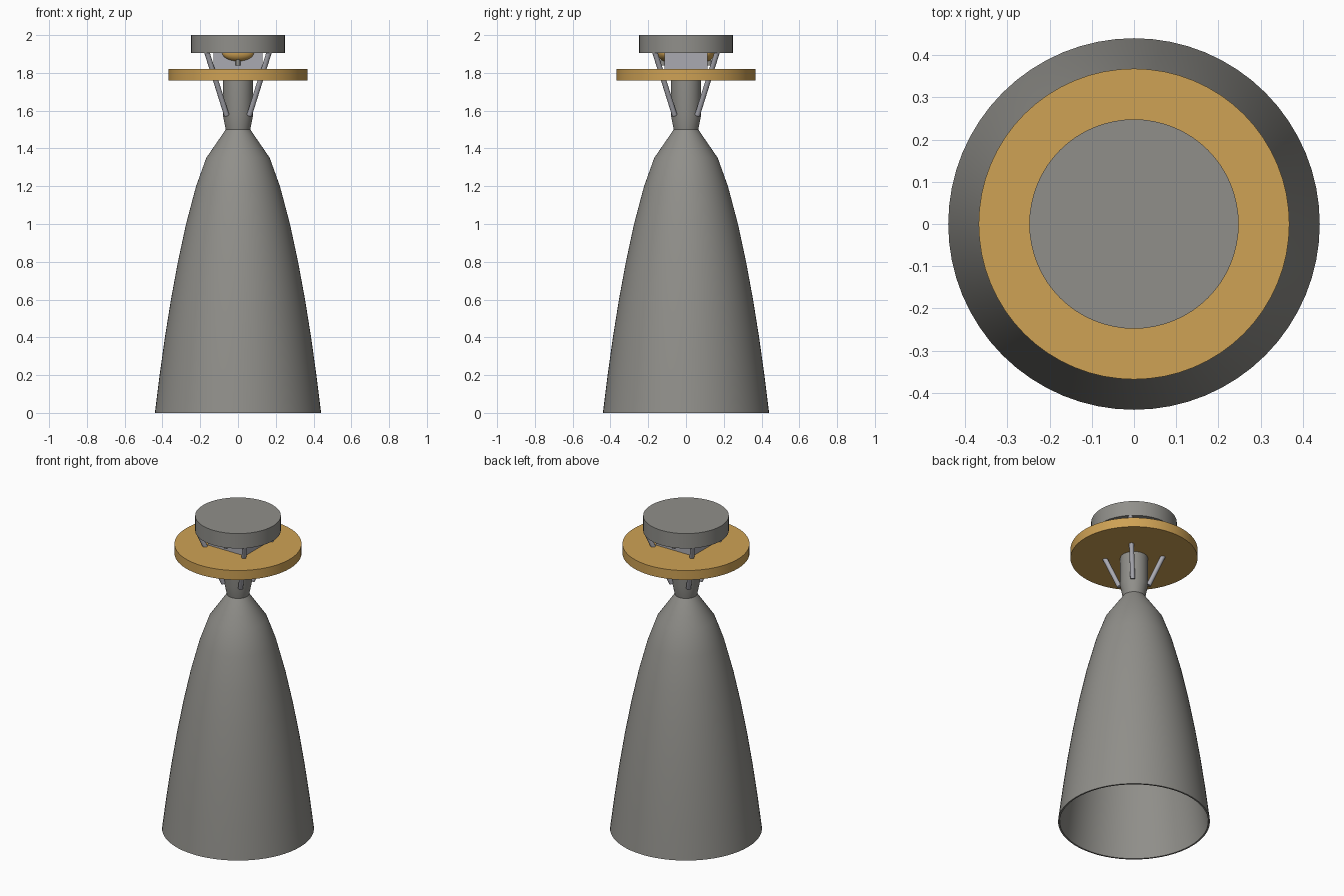
import bpy, bmesh, math
from mathutils import Vector, Matrix

cube = bpy.data.objects.get("Cube")
if cube:
    bpy.data.objects.remove(cube, do_unlink=True)


def material(name, rgb):
    m = bpy.data.materials.new(name)
    m.use_nodes = True
    m.diffuse_color = (*rgb, 1)
    for node in m.node_tree.nodes:
        if node.type == "BSDF_PRINCIPLED":
            node.inputs["Base Color"].default_value = (*rgb, 1)
    return m


grey = material("warm grey metal", (0.28, 0.275, 0.255))
gold = material("gold", (0.62, 0.36, 0.09))
silver = material("light silver", (0.40, 0.40, 0.44))


def finish(name, bm, mat, smooth=True):
    bmesh.ops.recalc_face_normals(bm, faces=bm.faces[:])
    mesh = bpy.data.meshes.new(name)
    bm.to_mesh(mesh)
    bm.free()
    mesh.materials.append(mat)
    ob = bpy.data.objects.new(name, mesh)
    bpy.context.collection.objects.link(ob)
    if smooth:
        bpy.ops.object.select_all(action="DESELECT")
        ob.select_set(True)
        bpy.context.view_layer.objects.active = ob
        bpy.ops.object.shade_smooth_by_angle(angle=math.radians(30))
    return ob


def lathe(name, profile, mat, steps=64):
    """Revolve (radius, height) points around the z axis."""
    bm = bmesh.new()
    verts = [bm.verts.new((r, 0, z)) for r, z in profile]
    edges = [bm.edges.new(pair) for pair in zip(verts, verts[1:])]
    bmesh.ops.spin(bm, geom=verts + edges, cent=(0, 0, 0), axis=(0, 0, 1),
                   angle=math.tau, steps=steps)
    bmesh.ops.remove_doubles(bm, verts=bm.verts[:], dist=1e-4)
    return finish(name, bm, mat)


def disc(name, radius, z0, z1, mat):
    return lathe(name, [(0, z0), (radius, z0), (radius, z1), (0, z1)], mat)


def rod(name, a, b, radius, mat):
    a, b = Vector(a), Vector(b)
    bm = bmesh.new()
    turn = (b - a).to_track_quat("Z", "Y").to_matrix().to_4x4()
    bmesh.ops.create_cone(bm, cap_ends=True, segments=16, radius1=radius,
                          radius2=radius, depth=(b - a).length,
                          matrix=Matrix.Translation((a + b) / 2) @ turn)
    return finish(name, bm, mat)


# Hollow bell with a thin wall, closed at the throat
bell = [(0.44, 0), (0.415, 0.2), (0.387, 0.4), (0.355, 0.6), (0.318, 0.8),
        (0.275, 1.0), (0.222, 1.2), (0.168, 1.35), (0.065, 1.5)]
wall = 0.01
inner = [(r - wall, z) for r, z in bell]
lathe("nozzle_bell", [(0, 1.5)] + bell[::-1] + inner + [(0, 1.5 - wall)], grey)

# Combustion chamber, flaring up from the throat
lathe("combustion_chamber", [(0, 1.5), (0.065, 1.5), (0.08, 1.575),
                             (0.08, 1.83), (0, 1.83)], grey)

# Mounting discs
disc("ring_plate", 0.368, 1.76, 1.82, gold)
disc("top_mount", 0.248, 1.905, 2.0, grey)

# Box housing between the discs
bm = bmesh.new()
bmesh.ops.create_cube(bm, size=1, matrix=Matrix.Translation((0, 0, 1.8625))
                      @ Matrix.Diagonal((0.26, 0.23, 0.09, 1)))
finish("housing", bm, silver, smooth=False)

# Four splayed struts on the diagonals
for sx, side in ((1, "left"), (-1, "right")):
    for sy, end in ((-1, "front"), (1, "back")):
        rod(f"strut_{end}_{side}", (sx * 0.06, sy * 0.06, 1.575),
            (sx * 0.165, sy * 0.165, 1.91), 0.014, silver)

# Gold domes with a small stem on the front and back of the housing
for sy, end in ((-1, "front"), (1, "back")):
    bm = bmesh.new()
    bmesh.ops.create_uvsphere(bm, u_segments=32, v_segments=16, radius=1,
                              matrix=Matrix.Translation((0, sy * 0.11, 1.907))
                              @ Matrix.Diagonal((0.085, 0.04, 0.045, 1)))
    finish(f"dome_{end}", bm, gold)
    rod(f"dome_stem_{end}", (0, sy * 0.122, 1.84), (0, sy * 0.122, 1.88),
        0.012, grey)
